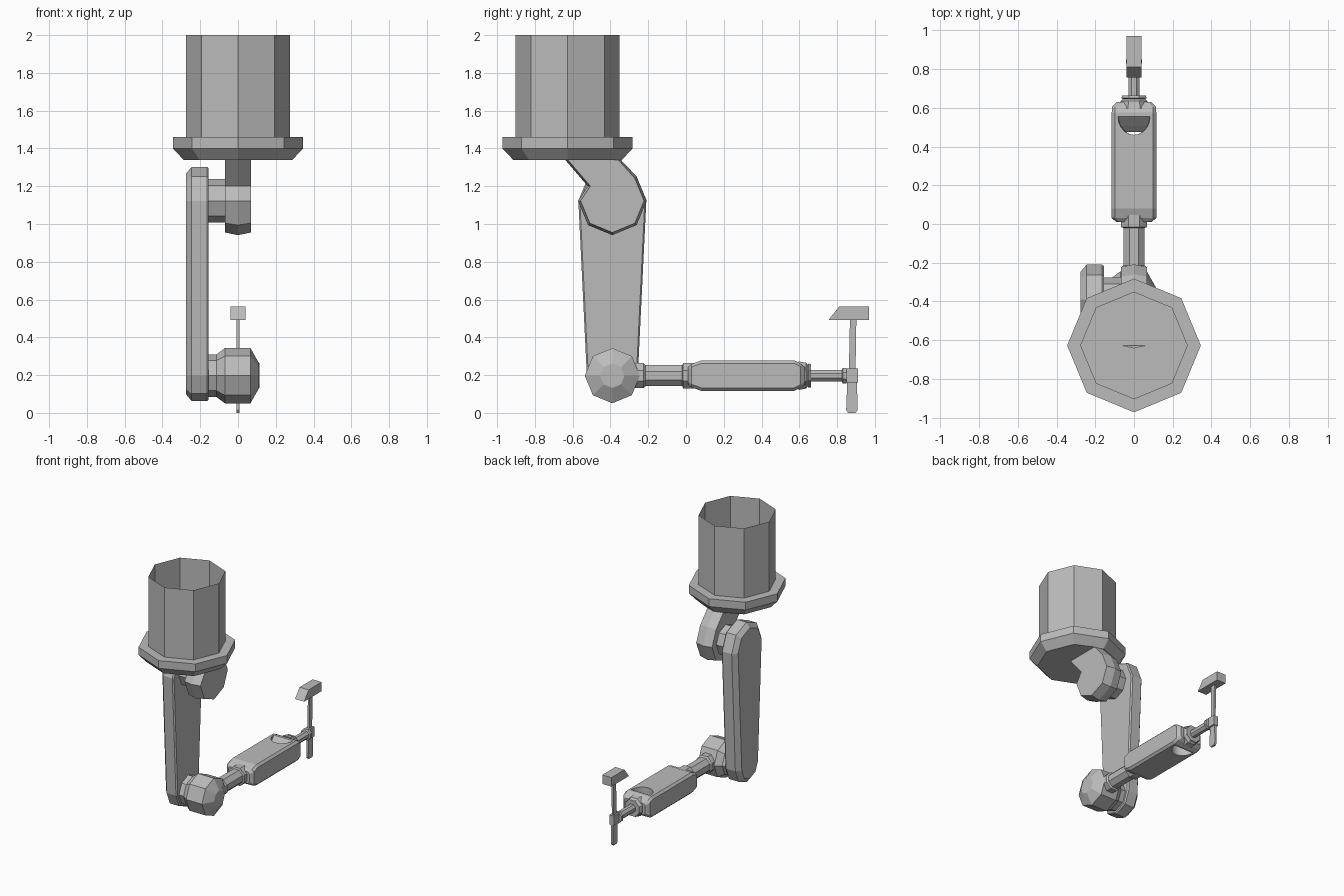
import bpy, bmesh, math
from mathutils import Vector

if "Cube" in bpy.data.objects:
    bpy.data.objects.remove(bpy.data.objects["Cube"], do_unlink=True)

grey = bpy.data.materials.new("plain grey")
grey.use_nodes = True
colour = (0.5, 0.5, 0.5, 1)
grey.diffuse_color = colour
grey.node_tree.nodes["Principled BSDF"].inputs["Base Color"].default_value = colour


def finish(name, bm):
    bmesh.ops.recalc_face_normals(bm, faces=bm.faces)
    mesh = bpy.data.meshes.new(name)
    bm.to_mesh(mesh)
    bm.free()
    mesh.materials.append(grey)
    ob = bpy.data.objects.new(name, mesh)
    bpy.context.scene.collection.objects.link(ob)
    return ob


def loft(rings, caps=(True, True), closed=True):
    """Join matching rings of points with quads and optional end caps."""
    bm = bmesh.new()
    rows = [[bm.verts.new(p) for p in ring] for ring in rings]
    n = len(rows[0])
    for a, b in zip(rows, rows[1:]):
        for i in range(n if closed else n - 1):
            j = (i + 1) % n
            bm.faces.new((a[i], a[j], b[j], b[i]))
    for cap, row in zip(caps, (rows[0], rows[-1])):
        if cap:
            bm.faces.new(row)
    return bm


def place(axis, pos, u, v):
    return {"x": Vector((pos, u, v)), "y": Vector((u, pos, v)), "z": Vector((u, v, pos))}[axis]


def octagon(axis, pos, centre, r, turn=0.0):
    angles = [math.tau * (i + turn) / 8 for i in range(8)]
    return [place(axis, pos, centre[0] + r * math.cos(a), centre[1] + r * math.sin(a)) for a in angles]


def turned(name, axis, centre, profile, turn=0.0):
    """Eight-sided turned part from (position, radius) pairs."""
    return finish(name, loft([octagon(axis, p, centre, r, turn) for p, r in profile]))


Y0 = -0.39           # joint line
HIP, KNEE = 1.123, 0.197
ROD = (0, 0.197)     # shaft axis in x, z


# Arm from the hip joint up to the cup, open at the top, with a crowned rim
def hip_outline(x, d):
    r = 0.182 - d
    disc = [(Y0 + r * math.cos(a), HIP + r * math.sin(a))
            for a in (math.pi * (1 + k / 4) for k in range(6))]
    pts = [(-0.64 + d, 1.34), (-0.52 + d, 1.2)] + disc + [(-0.345 - d, 1.34)]
    return [place("x", x, y, z) for y, z in pts]


hip_rings = [hip_outline(x, d) for x, d in ((-0.068, 0.014), (0, 0), (0.068, 0.014))]
finish("hip_arm", loft(hip_rings, closed=False))

# Cup: open thin wall, flange and floor with an opening into the hip arm
CUP = (0, -0.627)
cup_profile = ((1.34, 0.288), (1.40, 0.345), (1.46, 0.345), (1.46, 0.275), (2.0, 0.275))
bm = loft([octagon("z", z, CUP, r) for z, r in cup_profile], caps=(False, False))
rim = [e for e in bm.edges if all(abs(v.co.z - 1.34) < 1e-4 for v in e.verts)]
hole_pts = [ring[0] for ring in hip_rings] + [ring[-1] for ring in reversed(hip_rings)]
hole = [bm.verts.new(p) for p in hole_pts]
rim += [bm.edges.new((hole[i], hole[(i + 1) % 6])) for i in range(6)]
bmesh.ops.triangle_fill(bm, use_beauty=True, edges=rim)
finish("cup", bm)

# Pin between hip arm and link
turned("hip_pin", "x", (Y0, HIP), ((-0.165, 0.115), (-0.06, 0.115)))


# Long tapered link, chamfered on its outer side
def link_outline(x, d):
    pts = []
    for start, z, r in ((0, HIP, 0.18), (math.pi, KNEE, 0.135)):
        for k in range(5):
            a = start + k * math.pi / 4
            pts.append(place("x", x, Y0 + (r - d) * math.cos(a), z + (r - d) * math.sin(a)))
    return pts


finish("link", loft([link_outline(-0.275, 0.036), link_outline(-0.245, 0),
                     link_outline(-0.165, 0), link_outline(-0.155, 0.008)]))

# Knee joint with its faceted cap
turned("knee_joint", "x", (Y0, KNEE),
       ((-0.165, 0.112), (-0.115, 0.112), (-0.07, 0.146), (0.066, 0.146), (0.112, 0.065)))

# Shaft with a collar at each end
turned("shaft", "y", ROD,
       ((-0.33, 0.072), (-0.225, 0.072), (-0.215, 0.06), (-0.02, 0.06),
        (-0.015, 0.074), (0.05, 0.074)), 0.5)


# Body: chamfered block with tapering ends
def block(y, w, h, c):
    corners = ((w, h - c), (w - c, h), (c - w, h), (-w, h - c),
               (-w, c - h), (c - w, -h), (w - c, -h), (w, c - h))
    return [place("y", y, x, ROD[1] + z) for x, z in corners]


body = finish("body", loft([
    block(0.01, 0.09, 0.045, 0.014), block(0.03, 0.115, 0.062, 0.016),
    block(0.08, 0.115, 0.08, 0.016), block(0.575, 0.115, 0.08, 0.016),
    block(0.605, 0.113, 0.065, 0.016), block(0.63, 0.09, 0.045, 0.014)]))


# Half-moon slot through the body, with a wedge-shaped back wall
def half_moon(z, back):
    a0 = math.asin((0.555 - back) / 0.095)
    angles = [a0 + (math.pi - 2 * a0) * k / 10 for k in range(11)]
    return [place("z", z, 0.083 * math.cos(a), 0.555 - 0.095 * math.sin(a)) for a in angles]


slot_levels = ((0.09, 0.555), (0.117, 0.555), (0.165, 0.505), (0.197, 0.475),
               (0.229, 0.505), (0.277, 0.555), (0.31, 0.555))
cutter = finish("slot_cutter", loft([half_moon(z, b) for z, b in slot_levels]))
cutter.hide_render = True
cutter.hide_set(True)
cut = body.modifiers.new("slot", "BOOLEAN")
cut.operation, cut.object, cut.solver = "DIFFERENCE", cutter, "EXACT"

# Nose collar and ankle rod
turned("nose_collar", "y", ROD, ((0.595, 0.082), (0.635, 0.074), (0.645, 0.062),
                                 (0.65, 0.07), (0.662, 0.066)), 0.5)
turned("ankle_rod", "y", ROD, ((0.65, 0.032), (0.825, 0.032), (0.83, 0.045),
                               (0.85, 0.045)), 0.5)


def plate(name, half, pts):
    return finish(name, loft([[place("x", x, y, z) for y, z in pts] for x in (-half, half)]))


# Post, its hub and the pad on top
plate("post_upper", 0.008, [(0.862, 0.2), (0.897, 0.2), (0.902, 0.5), (0.868, 0.5)])
plate("post_lower", 0.008, [(0.855, 0.2), (0.905, 0.2), (0.908, 0.015), (0.898, 0),
                            (0.858, 0), (0.848, 0.015)])
plate("post_hub", 0.02, [(0.845, 0.16), (0.91, 0.16), (0.91, 0.235), (0.845, 0.235)])
plate("pad", 0.039, [(0.755, 0.492), (0.97, 0.492), (0.97, 0.562), (0.81, 0.562)])
